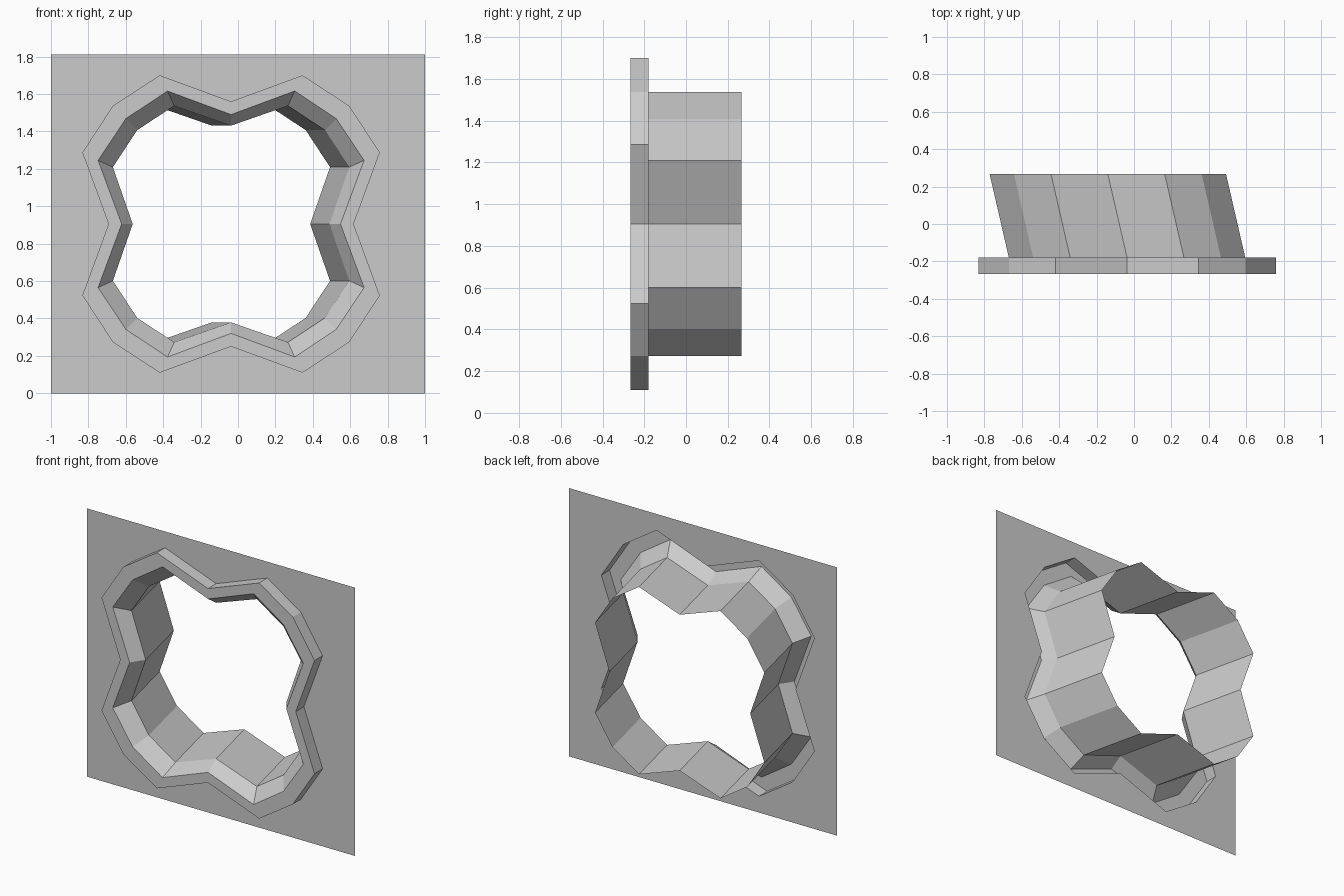
import bpy

if "Cube" in bpy.data.objects:
    bpy.data.objects.remove(bpy.data.objects["Cube"])

CX, CZ = -0.037, 0.905           # centre of the lobed opening
W, H = 1.0, 1.81                 # wall half width and height
Y_FRONT, Y_WALL, Y_BACK = -0.267, -0.18, 0.267
SKEW = -0.103                    # sideways slant of the tunnel


def lobed_loop(notch, tip, side, diag, y, shift=0.0):
    """16-point four-lobed outline: one quarter turned four times."""
    quarter = [(notch, 0), (tip, side), (diag, diag), (side, tip)]
    points = []
    for _ in range(4):
        points += [(CX + shift + x, y, CZ + z) for x, z in quarter]
        quarter = [(-z, x) for x, z in quarter]
    return points


def make_object(name, verts, faces):
    mesh = bpy.data.meshes.new(name)
    mesh.from_pydata(verts, [], faces)
    mesh.update()
    obj = bpy.data.objects.new(name, mesh)
    bpy.context.collection.objects.link(obj)
    return obj


def loft(name, loops):
    """Join successive outlines with quads."""
    n = len(loops[0])
    verts = [p for loop in loops for p in loop]
    faces = []
    for r in range(len(loops) - 1):
        for i in range(n):
            a, b = r * n + i, r * n + (i + 1) % n
            faces.append((a, b, b + n, a + n))
    return make_object(name, verts, faces)


outer = (0.655, 0.795, 0.382, 0.632)
middle = (0.585, 0.711, 0.340, 0.563)
inner = (0.526, 0.632, 0.304, 0.502)

# Thin wall with the opening, as four corner panels
hole = lobed_loop(*outer, Y_WALL)
rim = [(W, CZ), (W, H), (CX, H), (-W, H), (-W, CZ), (-W, 0), (CX, 0), (W, 0)]
wall_verts = hole + [(x, Y_WALL, z) for x, z in rim]
wall_faces = []
for k in range(4):
    edge = [16 + (2 * k + j) % 8 for j in range(3)]
    curve = [(4 * k + j) % 16 for j in range(4, -1, -1)]
    wall_faces.append(edge + curve)
make_object("wall", wall_verts, wall_faces)

# Raised frame: outer side, flat front, inward bevel
loft("raised_frame", [
    hole,
    lobed_loop(*outer, Y_FRONT),
    lobed_loop(*middle, Y_FRONT),
    lobed_loop(*inner, Y_WALL),
])

# Slanted tunnel, open at the back
loft("tunnel", [
    lobed_loop(*inner, Y_WALL),
    lobed_loop(*inner, Y_BACK, SKEW),
])
